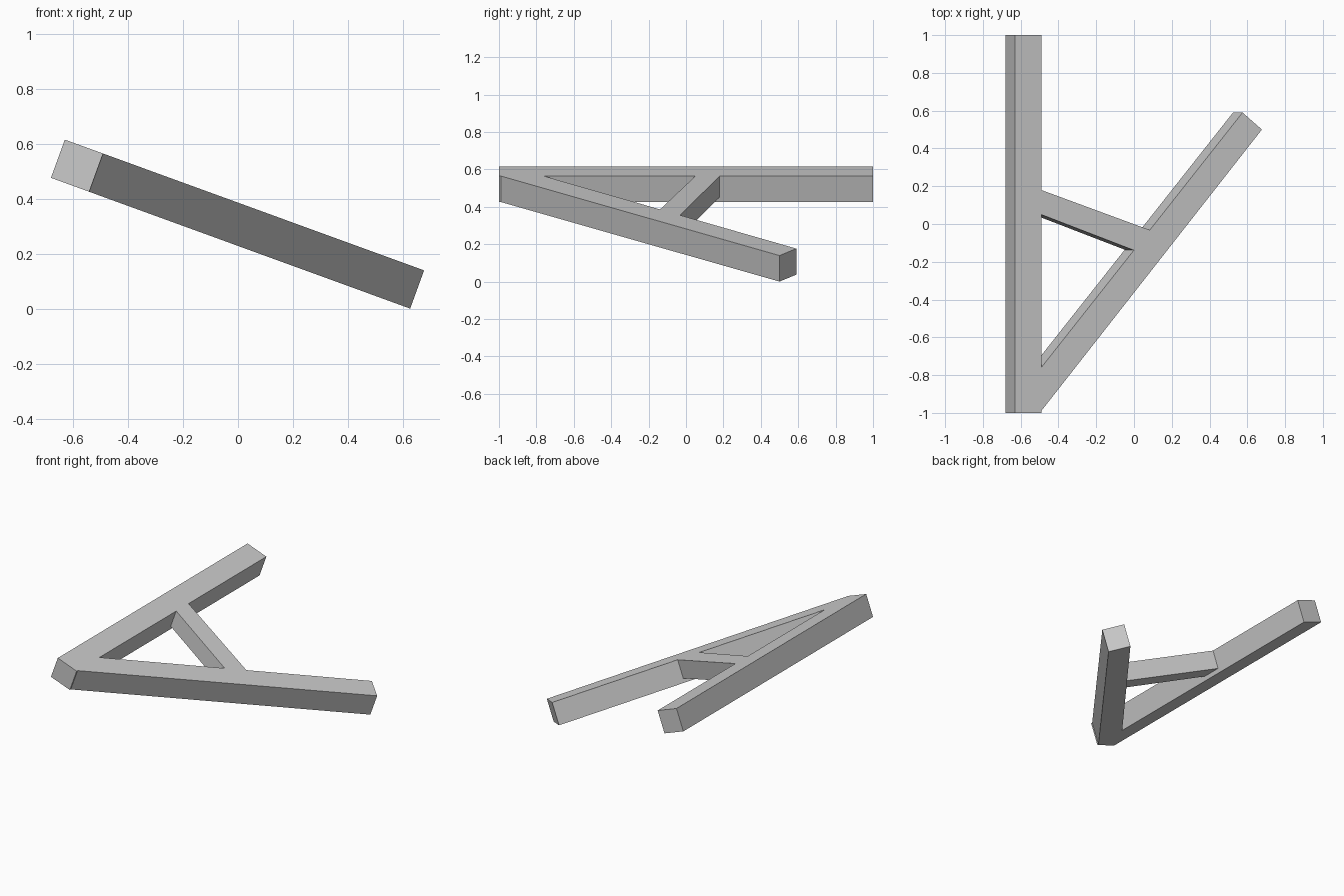
import bpy, bmesh
from math import radians

cube = bpy.data.objects.get("Cube")
if cube:
    bpy.data.objects.remove(cube, do_unlink=True)

grey = bpy.data.materials.new("light_grey")
grey.use_nodes = True
colour = (0.6, 0.6, 0.6, 1)
grey.diffuse_color = colour
grey.node_tree.nodes["Principled BSDF"].inputs["Base Color"].default_value = colour

TILT = radians(20)
CORNER = (-0.63, 0, 0.615)
BEAM = 0.148


def beam(name, outline, depth):
    """Extrude a flat outline down from the shared tilted top plane."""
    bm = bmesh.new()
    face = bm.faces.new([bm.verts.new((x, y, 0)) for x, y in outline])
    extruded = bmesh.ops.extrude_face_region(bm, geom=[face])["geom"]
    lower = [v for v in extruded if isinstance(v, bmesh.types.BMVert)]
    bmesh.ops.translate(bm, verts=lower, vec=(0, 0, -depth))
    bmesh.ops.recalc_face_normals(bm, faces=bm.faces)
    mesh = bpy.data.meshes.new(name)
    bm.to_mesh(mesh)
    bm.free()
    mesh.materials.append(grey)
    obj = bpy.data.objects.new(name, mesh)
    obj.location = CORNER
    obj.rotation_euler.y = TILT
    bpy.context.collection.objects.link(obj)


# Long straight beam along the high side
beam("main_beam", [(0, -1), (BEAM, -1), (BEAM, 1), (0, 1)], BEAM)

# Sloping beam with a mitred joint and a square free end
beam("diagonal_beam", [(BEAM, -0.99), (1.391, 0.5), (1.282, 0.59), (BEAM, -0.76)], BEAM)

# Thinner brace between the two, flush on top
beam("cross_brace", [(BEAM, 0.05), (0.67, -0.139), (0.76, -0.032), (BEAM, 0.18)], 0.12)
